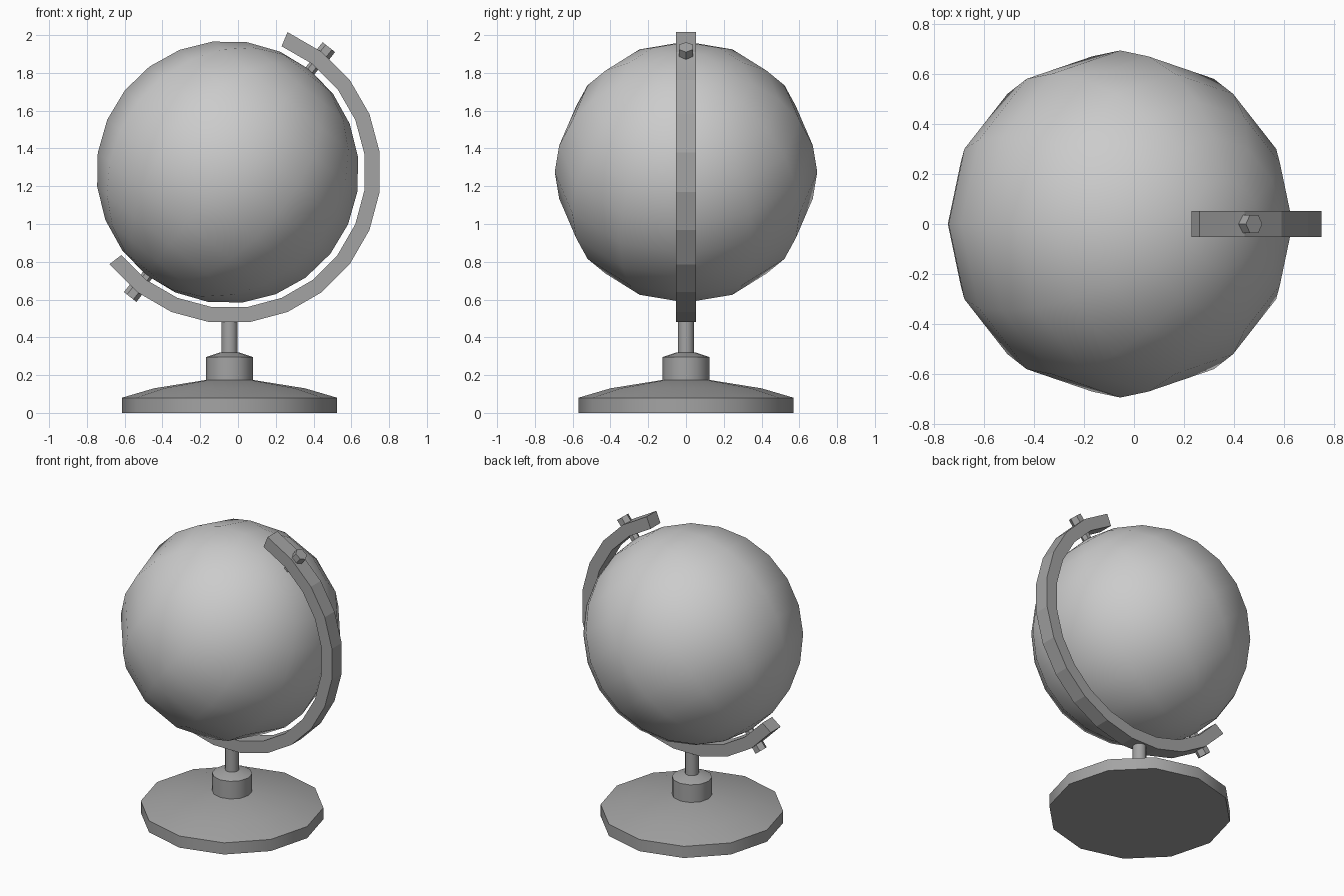
import bpy
import bmesh
from math import sin, cos, pi, radians
from mathutils import Matrix

cube = bpy.data.objects.get("Cube")
if cube:
    bpy.data.objects.remove(cube, do_unlink=True)

TILT = radians(38.5)
STAND_X = -0.045      # centre line of base and arm
CENTRE_Z = 1.275      # centre height of the ball


def material(name, grey):
    m = bpy.data.materials.new(name)
    m.use_nodes = True
    colour = (grey, grey, grey, 1)
    m.diffuse_color = colour
    m.node_tree.nodes["Principled BSDF"].inputs["Base Color"].default_value = colour
    return m


ball_grey = material("light grey", 0.6)
stand_grey = material("mid grey", 0.37)


def finish(bm, name, mat, smooth_angle=0):
    """Set shading, then turn the bmesh into an object."""
    bmesh.ops.recalc_face_normals(bm, faces=bm.faces)
    for f in bm.faces:
        f.smooth = smooth_angle > 0
    for e in bm.edges:
        e.smooth = e.calc_face_angle(pi) < radians(smooth_angle)
    mesh = bpy.data.meshes.new(name)
    bm.to_mesh(mesh)
    bm.free()
    mesh.materials.append(mat)
    ob = bpy.data.objects.new(name, mesh)
    bpy.context.collection.objects.link(ob)
    return ob


def lathe(name, profile, sides, matrix, smooth_angle=0):
    """Turn a (radius, height) profile and cap both ends."""
    bm = bmesh.new()
    rings = []
    for r, z in profile:
        angles = [2 * pi * i / sides for i in range(sides)]
        rings.append([bm.verts.new((r * cos(a), r * sin(a), z)) for a in angles])
    for low, high in zip(rings, rings[1:]):
        for i in range(sides):
            j = (i + 1) % sides
            bm.faces.new((low[i], low[j], high[j], high[i]))
    bm.faces.new(rings[0][::-1])
    bm.faces.new(rings[-1])
    bm.transform(matrix)
    return finish(bm, name, stand_grey, smooth_angle)


# Stand: low dished foot, collar and post
upright = Matrix.Translation((STAND_X, 0, 0))
lathe("base", [(0.57, 0), (0.57, 0.08), (0.4, 0.13), (0.12, 0.175)], 12, upright, 35)
lathe("collar", [(0.125, 0.165), (0.125, 0.295), (0.05, 0.32)], 12, upright, 35)
lathe("post", [(0.043, 0.31), (0.043, 0.5)], 12, upright, 35)

# Ball, with its poles on the tilted axis
bm = bmesh.new()
bmesh.ops.create_uvsphere(bm, u_segments=12, v_segments=12, radius=0.695)
bm.transform(Matrix.Translation((-0.055, 0, CENTRE_Z)) @ Matrix.Rotation(TILT, 4, "Y"))
finish(bm, "ball", ball_grey, 180)

# Curved arm: a square-section strip swept round the ball
INNER, OUTER, HALF_WIDTH, STEPS = 0.721, 0.802, 0.053, 14
bm = bmesh.new()
sections = []
for i in range(STEPS + 1):
    a = radians(22.5 + 15 * i)
    corners = [(INNER, -1), (OUTER, -1), (OUTER, 1), (INNER, 1)]
    sections.append([
        bm.verts.new((STAND_X + r * sin(a), s * HALF_WIDTH, CENTRE_Z + r * cos(a)))
        for r, s in corners])
for p, q in zip(sections, sections[1:]):
    for k in range(4):
        n = (k + 1) % 4
        bm.faces.new((p[k], p[n], q[n], q[k]))
bm.faces.new(sections[0])
bm.faces.new(sections[-1][::-1])
finish(bm, "arm", stand_grey)

# Six-sided pivots at both poles: slim pin inside, wider knob outside
for end, turn in (("top", 0), ("bottom", pi)):
    place = Matrix.Translation((STAND_X, 0, CENTRE_Z)) @ Matrix.Rotation(TILT + turn, 4, "Y")
    lathe(end + "_pin", [(0.03, 0.66), (0.03, 0.74)], 6, place)
    lathe(end + "_knob", [(0.042, 0.77), (0.042, 0.845)], 6, place)
